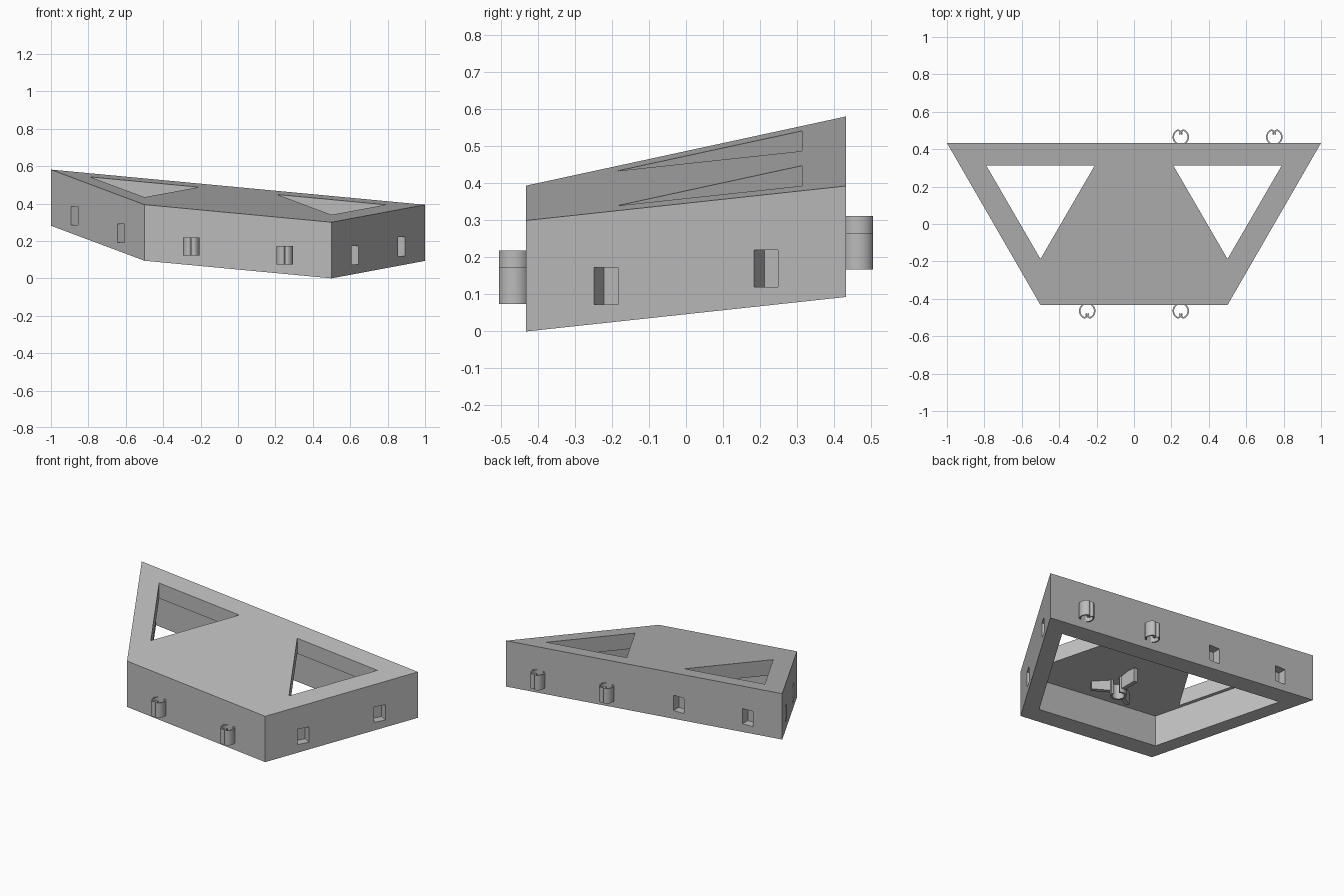
import bpy, bmesh, math
from mathutils import Matrix, Vector

cube = bpy.data.objects.get("Cube")
if cube:
    bpy.data.objects.remove(cube)

grey = bpy.data.materials.new("grey plastic")
grey.use_nodes = True
colour = (0.5, 0.5, 0.5, 1)
grey.diffuse_color = colour
grey.node_tree.nodes["Principled BSDF"].inputs["Base Color"].default_value = colour

HALF = 0.433          # half depth of the plan
HEIGHT = 0.3
ROOF = 0.1


def base(x, y):
    """Height of the sloping underside."""
    return -0.094 * (x - 0.5) + 0.162 * (y + HALF)


def add(name, bm):
    bmesh.ops.recalc_face_normals(bm, faces=bm.faces)
    mesh = bpy.data.meshes.new(name)
    bm.to_mesh(mesh)
    bm.free()
    mesh.materials.append(grey)
    obj = bpy.data.objects.new(name, mesh)
    bpy.context.collection.objects.link(obj)
    return obj


def prism(name, outline, low, high):
    """Upright prism whose ends follow the slope."""
    bm = bmesh.new()
    ends = [[bm.verts.new((x, y, base(x, y) + h)) for x, y in outline] for h in (low, high)]
    for ring in ends:
        bm.faces.new(ring)
    n = len(outline)
    for i in range(n):
        j = (i + 1) % n
        bm.faces.new((ends[0][i], ends[0][j], ends[1][j], ends[1][i]))
    return add(name, bm)


def box(name, matrix, size):
    bm = bmesh.new()
    bmesh.ops.create_cube(bm, size=1, matrix=matrix @ Matrix.Diagonal((*size, 1)))
    return add(name, bm)


def bake(obj):
    """Apply the modifiers."""
    graph = bpy.context.evaluated_depsgraph_get()
    obj.data = bpy.data.meshes.new_from_object(obj.evaluated_get(graph))
    obj.modifiers.clear()


def cut(obj, cutter):
    mod = obj.modifiers.new("cut", 'BOOLEAN')
    mod.operation, mod.solver, mod.object = 'DIFFERENCE', 'EXACT', cutter
    bake(obj)
    bpy.data.objects.remove(cutter)


def trapezoid(inset):
    y = HALF - inset
    back, front = (0.75 + s * y * 0.577 - 1.155 * inset for s in (1, -1))
    return [(-front, -y), (front, -y), (back, y), (-back, y)]


def strip(name, path, low, high, place, thickness):
    """Thin upright wall along a path."""
    bm = bmesh.new()
    rows = [[bm.verts.new(place @ Vector((u, v, h))) for u, v in path] for h in (low, high)]
    for i in range(len(path) - 1):
        bm.faces.new((rows[0][i], rows[0][i + 1], rows[1][i + 1], rows[1][i]))
    obj = add(name, bm)
    mod = obj.modifiers.new("thickness", 'SOLIDIFY')
    mod.thickness, mod.offset = thickness, 0
    bake(obj)
    obj.data.shade_smooth()
    obj.data.set_sharp_from_angle(angle=math.radians(40))
    return obj


def arc(cx, cy, r, start, end, steps):
    angles = [math.radians(start + (end - start) * i / steps) for i in range(steps + 1)]
    return [(cx + r * math.cos(a), cy + r * math.sin(a)) for a in angles]


# Hollow sloping body, open underneath
body = prism("body", trapezoid(0), 0, HEIGHT)
cut(body, prism("cavity", trapezoid(0.1), -0.1, HEIGHT - ROOF))

# Triangular roof openings
for side in (-1, 1):
    hole = [(side * 0.5 - 0.29, 0.313), (side * 0.5 + 0.29, 0.313), (side * 0.5, -0.187)]
    cut(body, prism("opening", hole, 0.15, 0.4))

# Sockets in the slanted sides and in one half of the back
sockets = [(s * x, y, 30 if s > 0 else 150)
           for s in (-1, 1) for x, y in ((0.625, -0.2165), (0.875, 0.2165))]
sockets = [(x, y, -30 if x > 0 else 210) for x, y, a in sockets]
sockets += [(-0.25, HALF, 90), (-0.75, HALF, 90)]
for x, y, angle in sockets:
    place = Matrix.Translation((x, y, base(x, y) + 0.1)) @ Matrix.Rotation(math.radians(angle), 4, 'Z')
    cut(body, box("socket", place, (0.11, 0.075, 0.1)))

# Spring clips: a split ring with lips curled inward
lobe = arc(0, 0.032, 0.04, -70, 60, 12) + arc(0.0145, 0.057, 0.011, 70, 175, 7) + [(0.007, 0.044)]
clips = [("front", -0.25, -HALF, 180), ("front", 0.25, -HALF, 180),
         ("back", 0.25, HALF, 0), ("back", 0.75, HALF, 0)]
for where, x, y, turn in clips:
    place = Matrix.Translation((x, y, base(x, y) + 0.1)) @ Matrix.Rotation(math.radians(turn), 4, 'Z')
    for side in (-1, 1):
        strip(where + "_clip", [(side * u, v) for u, v in lobe], -0.049, 0.049, place, 0.008)

# Three-armed bracket under the roof
cx, cy = 0, -0.144
roof_under = base(cx, cy) + HEIGHT - ROOF
for angle in (90, 210, 330):
    place = (Matrix.Translation((cx, cy, roof_under - 0.03)) @ Matrix.Rotation(math.radians(angle), 4, 'Z')
             @ Matrix.Translation((0.1, 0, 0)))
    box("bracket_arm", place, (0.12, 0.025, 0.09))
strip("bracket_ring", arc(0, 0, 0.042, 60, 360, 20), -0.1, 0.02,
      Matrix.Translation((cx, cy, roof_under)), 0.012)
